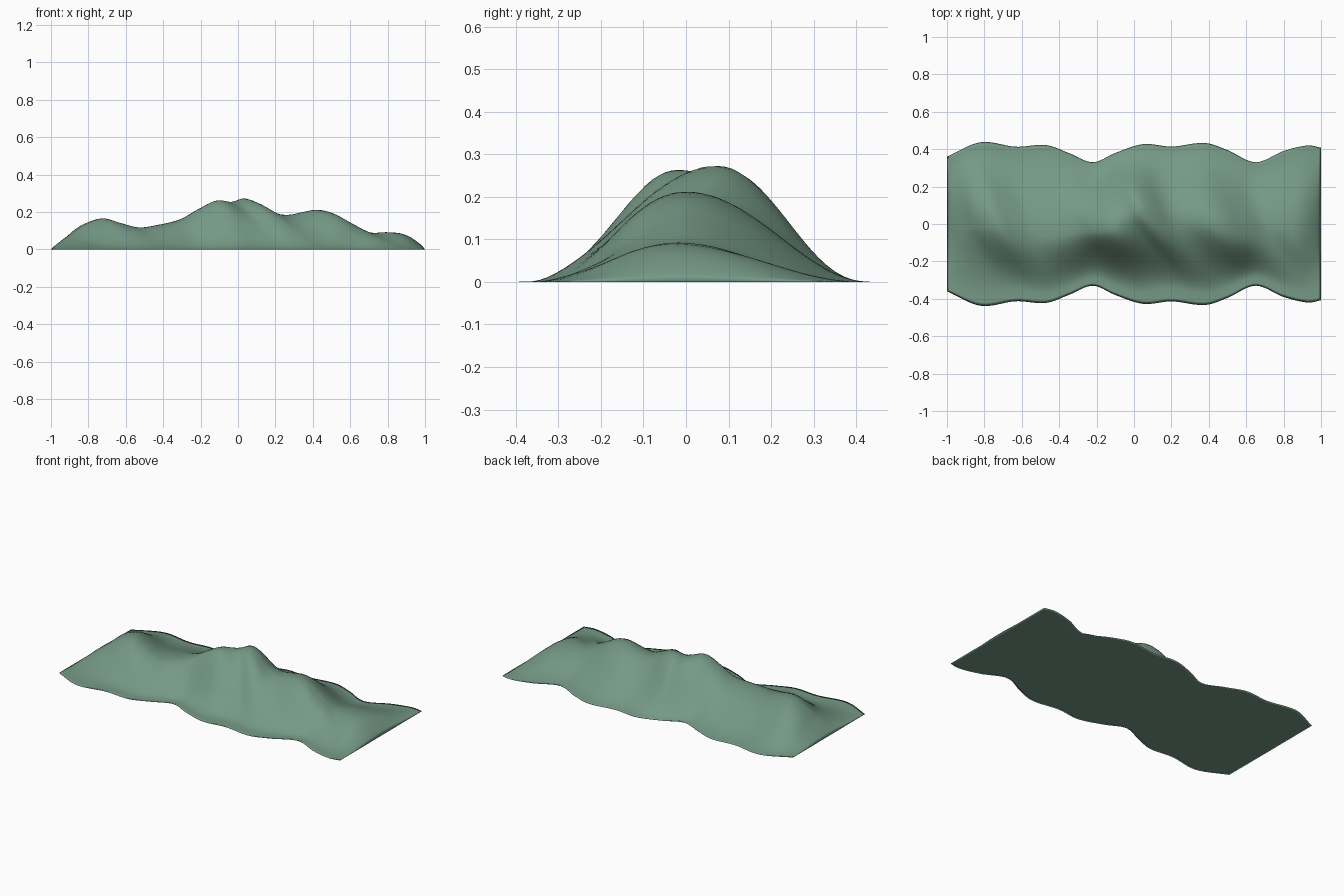
import bpy, bmesh, math

if "Cube" in bpy.data.objects:
    bpy.data.objects.remove(bpy.data.objects["Cube"])

NX, NY = 110, 48


def curve(points, x):
    """Smooth interpolation through (x, value) points."""
    x = min(max(x, points[0][0]), points[-1][0])
    n = len(points)

    def slope(k):
        a, b = points[max(k - 1, 0)], points[min(k + 1, n - 1)]
        return (b[1] - a[1]) / (b[0] - a[0])

    for i in range(n - 1):
        (x0, v0), (x1, v1) = points[i], points[i + 1]
        if x <= x1:
            d = x1 - x0
            t = (x - x0) / d
            return ((2*t**3 - 3*t**2 + 1) * v0 + (t**3 - 2*t**2 + t) * d * slope(i)
                    + (3*t**2 - 2*t**3) * v1 + (t**3 - t**2) * d * slope(i + 1))


# Height of the crest along the range
CREST = [(-1, .065), (-.9, .088), (-.8, .143), (-.72, .166), (-.63, .142), (-.53, .118),
         (-.42, .132), (-.3, .163), (-.2, .22), (-.11, .262), (-.03, .254), (.03, .273),
         (.1, .25), (.2, .195), (.27, .185), (.35, .2), (.42, .212), (.5, .196),
         (.6, .142), (.7, .092), (.8, .092), (.9, .085), (1, .08)]
# Half width of the wavy foot
FOOT = [(-1, .36), (-.82, .437), (-.63, .413), (-.47, .422), (-.35, .38), (-.22, .33),
        (-.1, .38), (.05, .427), (.2, .414), (.38, .433), (.5, .395), (.65, .33),
        (.8, .39), (.93, .42), (1, .408)]
# Sideways wander of the crest line
WANDER = [(-1, 0), (-.72, -.01), (-.5, -.07), (-.3, -.04), (-.11, -.02), (.04, .07),
          (.2, .03), (.42, 0), (.8, -.02), (1, 0)]


def height(x, y, w):
    mid = curve(WANDER, x + 0.3 * y)
    off = y - mid
    a = abs(off)
    t = min(a / (w - mid if off > 0 else w + mid), 1)
    c = max(math.cos(t * math.pi / 2), 0)
    # Spurs slant diagonally away from the crest, more so on the front slope
    if off > 0:
        bell = c ** 1.9
        shift = 0.35 * off
    else:
        core = max(math.cos(min(t / 0.84, 1) * math.pi / 2), 0) ** 1.7
        bell = 0.75 * core + 0.25 * c ** 2.8
        shift = (0.9 if x > -0.4 else 0.7) * off * a / (a + 0.05)
    d = min((1 - abs(x)) / 0.15, 1)
    return curve(CREST, x + shift) * bell * math.sin(d * math.pi / 2) ** 0.8


bm = bmesh.new()

# Mountain surface
grid = []
for i in range(NX + 1):
    x = -math.cos(math.pi * i / NX) * 0.25 + (-1 + 2 * i / NX) * 0.75
    w = curve(FOOT, x)
    row = []
    for j in range(NY + 1):
        y = w * (-1 + 2 * j / NY)
        edge = i in (0, NX) or j in (0, NY)
        row.append(bm.verts.new((x, y, 0 if edge else height(x, y, w))))
    grid.append(row)
for i in range(NX):
    for j in range(NY):
        bm.faces.new((grid[i][j], grid[i + 1][j], grid[i + 1][j + 1], grid[i][j + 1]))

# Flat underside, sharing its rim with the slopes
under = []
for i in range(NX + 1):
    if i in (0, NX):
        under.append(grid[i])
    else:
        inner = [bm.verts.new((v.co.x, v.co.y, 0)) for v in grid[i][1:NY]]
        under.append([grid[i][0]] + inner + [grid[i][NY]])
for i in range(NX):
    for j in range(NY):
        bm.faces.new((under[i][j], under[i][j + 1], under[i + 1][j + 1], under[i + 1][j]))
for f in bm.faces:
    f.smooth = True

mesh = bpy.data.meshes.new("mountain_range")
bm.to_mesh(mesh)
bm.free()
mat = bpy.data.materials.new("muted_green")
mat.diffuse_color = (0.18, 0.32, 0.24, 1)
mat.use_nodes = True
mat.node_tree.nodes["Principled BSDF"].inputs["Base Color"].default_value = mat.diffuse_color
mesh.materials.append(mat)
bpy.context.collection.objects.link(bpy.data.objects.new("mountain_range", mesh))
